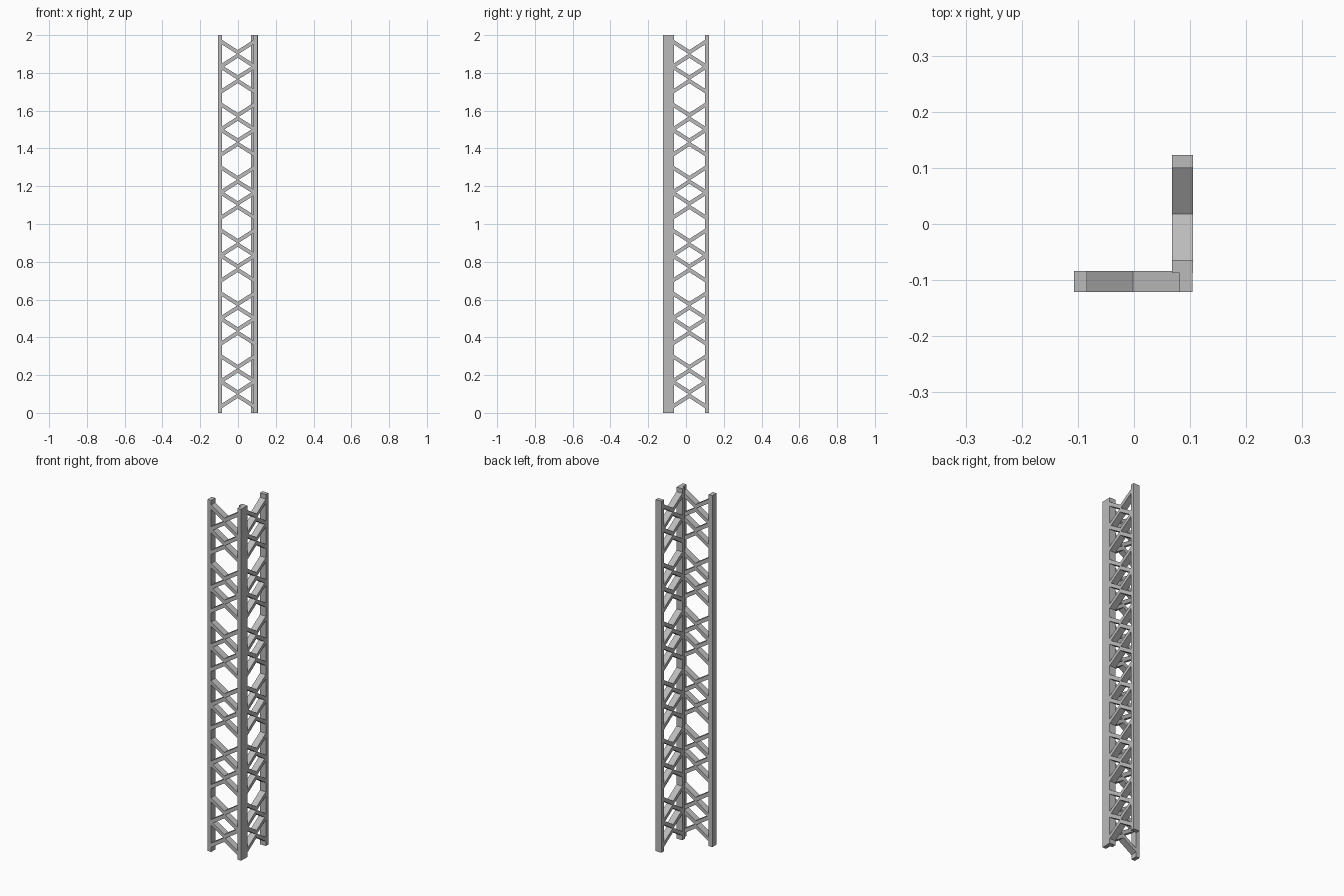
import bpy
import bmesh

if "Cube" in bpy.data.objects:
    bpy.data.objects.remove(bpy.data.objects["Cube"], do_unlink=True)

# Single painted-metal colour
steel = bpy.data.materials.new("grey_steel")
steel.use_nodes = True
colour = (0.5, 0.5, 0.5, 1)
steel.diffuse_color = colour
steel.node_tree.nodes["Principled BSDF"].inputs["Base Color"].default_value = colour

HEIGHT = 2.0
BAYS = 6
POST = 0.023      # post width in the plane of its panel
BAR = 0.012       # half the vertical thickness of a brace
RISE = 0.054      # brace climb from the post to the middle


def prism(bm, outline, place, near, far):
    """Extrude a panel-plane outline (u, z) through the panel depth."""
    rings = [[bm.verts.new(place(u, d, z)) for u, z in outline] for d in (near, far)]
    bm.faces.new(rings[0])
    bm.faces.new(rings[1][::-1])
    n = len(outline)
    for i in range(n):
        j = (i + 1) % n
        bm.faces.new((rings[0][i], rings[1][i], rings[1][j], rings[0][j]))


def finish(bm, name):
    bmesh.ops.recalc_face_normals(bm, faces=bm.faces[:])
    mesh = bpy.data.meshes.new(name)
    bm.to_mesh(mesh)
    bm.free()
    mesh.materials.append(steel)
    bpy.context.collection.objects.link(bpy.data.objects.new(name, mesh))


def lattice_panel(name, u0, u1, near, far, place):
    # Two upright posts
    for label, a in (("start", u0), ("end", u1 - POST)):
        bm = bmesh.new()
        prism(bm, [(a, 0), (a + POST, 0), (a + POST, HEIGHT), (a, HEIGHT)],
              place, near, far)
        finish(bm, f"{name}_{label}_post")

    # Chevron braces: each bay stacks V, inverted V, V, inverted V
    left, right = u0 + POST - 0.002, u1 - POST + 0.002
    mid = (u0 + u1) / 2
    bm = bmesh.new()
    for bay in range(BAYS):
        centre = (bay + 0.5) * HEIGHT / BAYS
        for side_z, way in ((0.130, -1), (0.004, 1), (-0.004, -1), (-0.130, 1)):
            z = centre + side_z
            peak = z + way * RISE
            prism(bm, [(left, z - BAR), (mid, peak - BAR), (right, z - BAR),
                       (right, z + BAR), (mid, peak + BAR), (left, z + BAR)],
                  place, near, far)
    finish(bm, f"{name}_braces")


# Two panels meeting in an L at the front left corner
lattice_panel("front_panel", -0.107, 0.104, -0.121, -0.084,
              lambda u, d, z: (u, d, z))
lattice_panel("side_panel", -0.087, 0.123, 0.068, 0.105,
              lambda u, d, z: (d, u, z))
